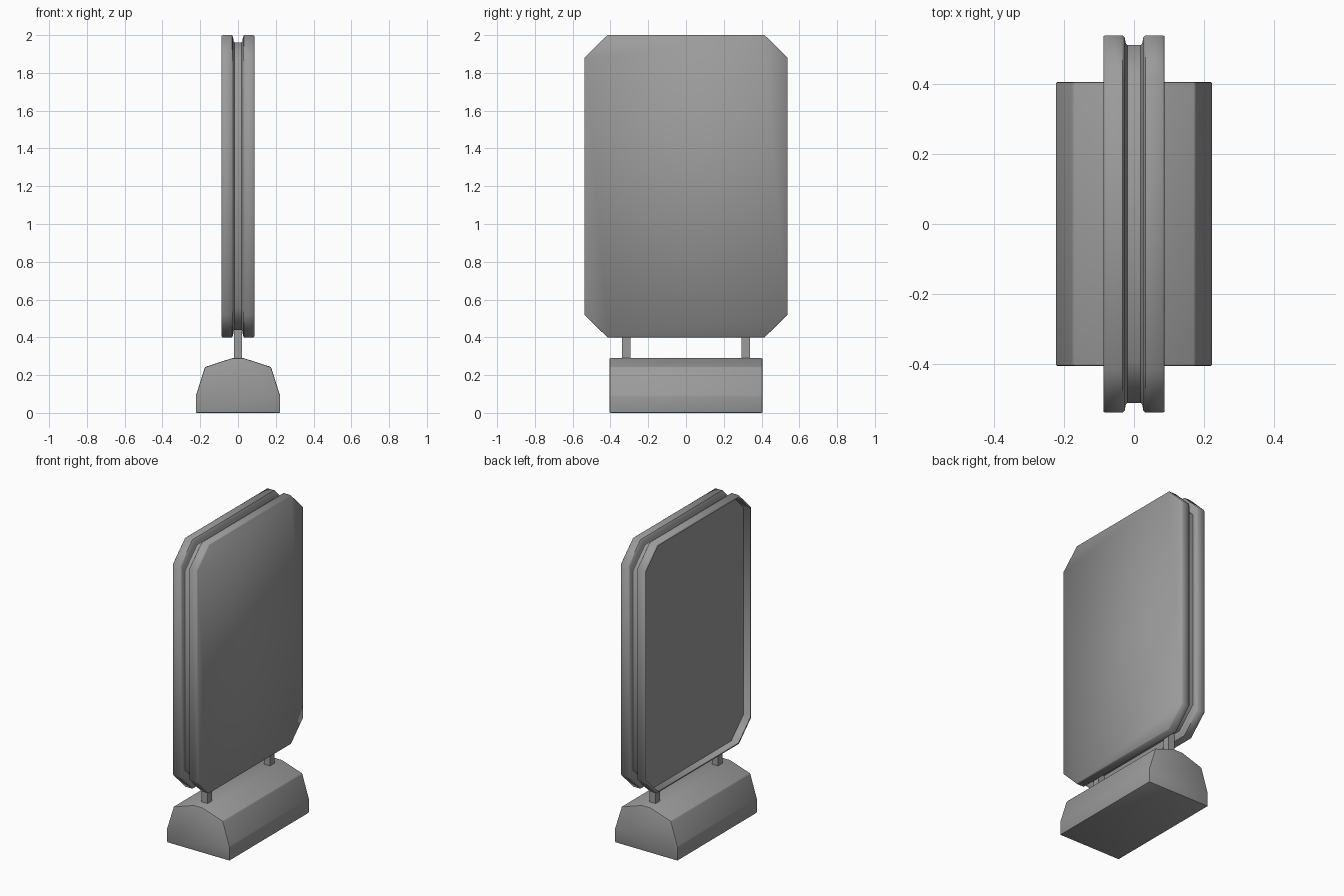
import bpy, bmesh, math

if "Cube" in bpy.data.objects:
    bpy.data.objects.remove(bpy.data.objects["Cube"])

# Dark grey paint shared by all parts
grey = bpy.data.materials.new("dark_grey")
grey.diffuse_color = (0.33, 0.33, 0.33, 1)
grey.use_nodes = True
grey.node_tree.nodes["Principled BSDF"].inputs["Base Color"].default_value = grey.diffuse_color


def finish(name, bm, angle=30):
    bmesh.ops.recalc_face_normals(bm, faces=bm.faces)
    me = bpy.data.meshes.new(name)
    bm.to_mesh(me)
    bm.free()
    me.materials.append(grey)
    ob = bpy.data.objects.new(name, me)
    bpy.context.collection.objects.link(ob)
    bpy.ops.object.select_all(action='DESELECT')
    ob.select_set(True)
    bpy.context.view_layer.objects.active = ob
    bpy.ops.object.shade_smooth_by_angle(angle=math.radians(angle))
    return ob


def loft(bm, rings):
    """Skin a list of point rings and close both ends."""
    loops = [[bm.verts.new(p) for p in r] for r in rings]
    n = len(loops[0])
    for a, b in zip(loops, loops[1:]):
        for i in range(n):
            j = (i + 1) % n
            bm.faces.new((a[i], a[j], b[j], b[i]))
    bm.faces.new(loops[0])
    bm.faces.new(loops[-1])


def octagon(x, inset):
    """Clipped-corner board outline at depth x; groove is deeper at top and bottom."""
    hy, hz, cy, cz = 0.538 - inset, 0.8 - inset * 1.4, 0.122, 0.12
    pts = [(hy, hz - cz), (hy - cy, hz), (cy - hy, hz), (-hy, hz - cz),
           (-hy, cz - hz), (cy - hy, -hz), (hy - cy, -hz), (hy, cz - hz)]
    return [(x, y, z + 1.2) for y, z in pts]


# Sign board: recessed panel on -x, grooved edge, flat panel on +x
section = [(-0.036, 0.008), (-0.087, 0.008), (-0.087, 0.003), (-0.081, 0),
           (-0.033, 0), (-0.026, 0.006), (-0.024, 0.022), (-0.019, 0.028),
           (0.019, 0.028), (0.024, 0.022), (0.026, 0.006), (0.033, 0),
           (0.081, 0), (0.087, 0.003)]
bm = bmesh.new()
loft(bm, [octagon(x, d) for x, d in section])
finish("sign_board", bm, 50)

# Weighted base: extruded profile with softened edges
half = [(0.223, 0), (0.223, 0.09), (0.175, 0.243), (0.03, 0.29)]
profile = half + [(-x, z) for x, z in reversed(half)]
bm = bmesh.new()
loft(bm, [[(x, y, z) for x, z in profile] for y in (-0.405, 0.405)])
bmesh.ops.bevel(bm, geom=bm.edges[:], offset=0.006, segments=2,
                profile=0.5, affect='EDGES')
finish("base", bm)

# Support posts
for side, y in (("left", -0.317), ("right", 0.317)):
    bm = bmesh.new()
    bmesh.ops.create_cube(bm, size=1)
    for v in bm.verts:
        v.co = (v.co.x * 0.044, y + v.co.y * 0.045, 0.36 + v.co.z * 0.17)
    finish(side + "_post", bm)
